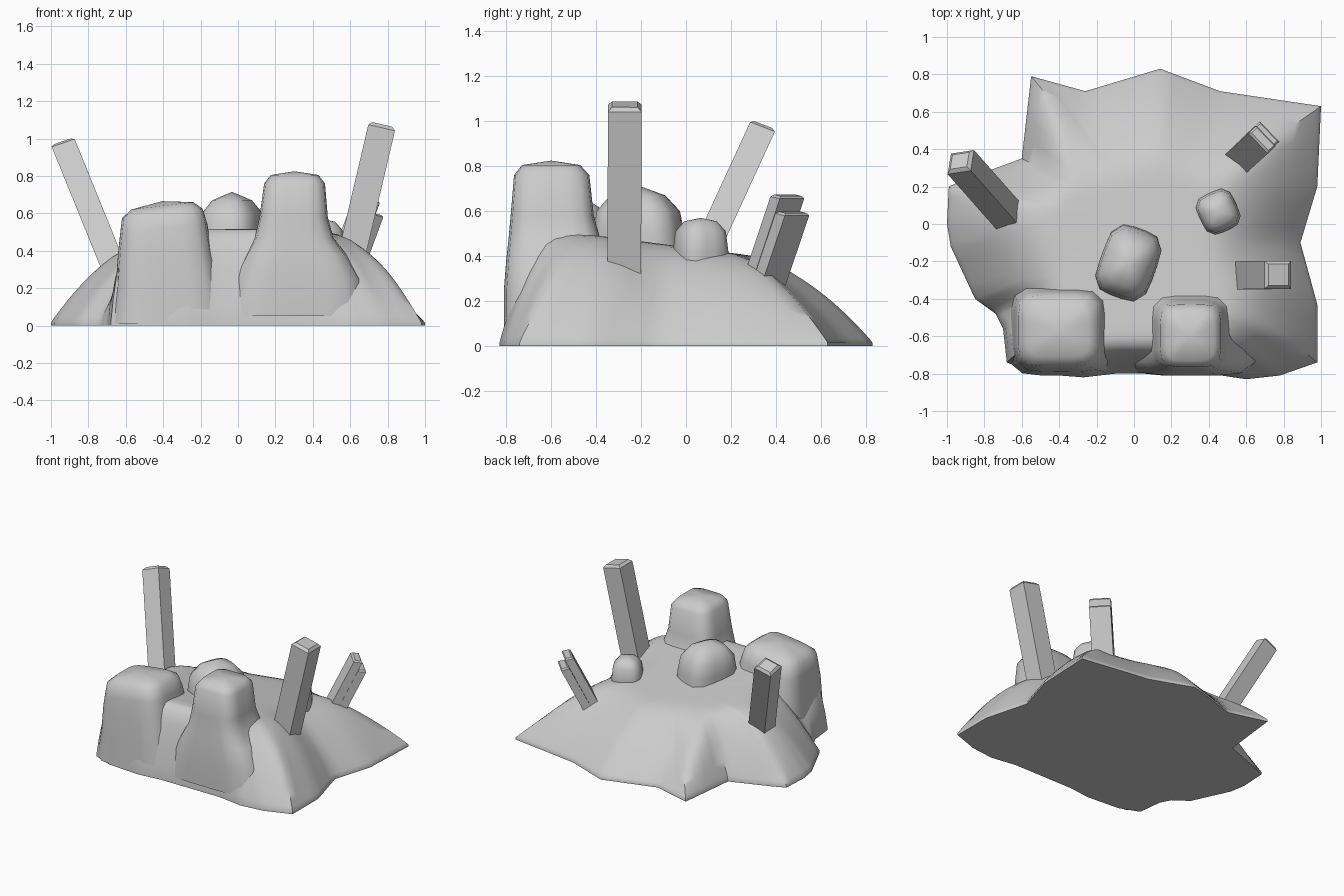
import bpy, bmesh, math
from mathutils import Vector

if "Cube" in bpy.data.objects:
    bpy.data.objects.remove(bpy.data.objects["Cube"])


def finish(bm, name, angle=50):
    bmesh.ops.recalc_face_normals(bm, faces=bm.faces)
    me = bpy.data.meshes.new(name)
    bm.to_mesh(me)
    bm.free()
    for p in me.polygons:
        p.use_smooth = True
    me.set_sharp_from_angle(angle=math.radians(angle))
    ob = bpy.data.objects.new(name, me)
    bpy.context.collection.objects.link(ob)
    return ob


def skin(bm, rings):
    for a, b in zip(rings, rings[1:]):
        n = len(a)
        for i in range(n):
            bm.faces.new((a[i], a[(i + 1) % n], b[(i + 1) % n], b[i]))


# Ground outline: x, y, and how wide the slope is along the edge that follows
OUTLINE = [(-.55, .79, .5), (-.26, .71, .5), (.14, .83, .5), (.46, .71, .5), (1, .63, .5),
           (.98, .2, .5), (.89, -.1, .45), (.98, -.43, .5), (.98, -.74, .45), (.78, -.81, .3),
           (.6, -.83, .2), (.4, -.8, .15), (-.1, -.8, .15), (-.27, -.82, .12), (-.53, -.8, .1),
           (-.68, -.74, .1), (-.70, -.56, .15), (-.74, -.48, .4), (-.85, -.4, .5), (-.98, -.12, .5),
           (-1, 0, .5), (-.99, .2, .4), (-.9, .24, .3), (-.6, .35, .3)]
EDGES = [(Vector(p[:2]), Vector(q[:2]), p[2]) for p, q in zip(OUTLINE, OUTLINE[1:] + OUTLINE[:1])]


def ground_height(p):
    s = 1
    for a, b, w in EDGES:
        e = b - a
        t = min(1, max(0, (p - a).dot(e) / e.length_squared))
        s = min(s, (p - a - e * t).length / w)
    plateau = .44 - .13 * max(-.6, min(.5, p.y))
    return .015 + (plateau - .015) * (1 - (1 - s) ** 1.7)


def ground():
    bm = bmesh.new()
    centre = Vector((.1, 0))
    rim = [a.lerp(b, k / 4) for a, b, w in EDGES for k in range(4)]
    rings = []
    for j in range(19):
        t = 1 - (j / 19) ** 1.4
        pts = [centre.lerp(p, t) for p in rim]
        rings.append([bm.verts.new((p.x, p.y, ground_height(p))) for p in pts])
    skin(bm, rings)
    top = bm.verts.new((*centre, ground_height(centre)))
    n = len(rim)
    for i in range(n):
        bm.faces.new((rings[-1][i], rings[-1][(i + 1) % n], top))
    inner = [v for r in rings[1:] for v in r] + [top]
    for _ in range(2):
        bmesh.ops.smooth_vert(bm, verts=inner, factor=.4, use_axis_z=True)
    base = [bm.verts.new((p.x, p.y, 0)) for p in rim]
    skin(bm, [base, rings[0]])
    bm.faces.new(base)
    finish(bm, "ground_mound")


def rock(name, sections, apex, yaw=0, pivot=(0, 0), tilt=0, n=24, power=5):
    """Loft of rounded squares; each section is z, x0, x1, y0, y1."""
    bm = bmesh.new()
    c, s = math.cos(math.radians(yaw)), math.sin(math.radians(yaw))
    rings = []
    for z, x0, x1, y0, y1 in sections:
        ring = []
        for i in range(n):
            a = 2 * math.pi * (i + .5) / n
            ca, sa = math.cos(a), math.sin(a)
            r = (abs(ca) ** power + abs(sa) ** power) ** (-1 / power)
            x = (x0 + x1) / 2 + r * ca * (x1 - x0) / 2
            y = (y0 + y1) / 2 + r * sa * (y1 - y0) / 2
            dz = tilt * (x - (x0 + x1) / 2) if z > .5 else 0
            ring.append(bm.verts.new((pivot[0] + c * x - s * y, pivot[1] + s * x + c * y, z + dz)))
        rings.append(ring)
    skin(bm, rings)
    top = bm.verts.new(sum((v.co for v in rings[-1]), Vector()) / n)
    top.co.z = apex
    for i in range(n):
        bm.faces.new((rings[-1][i], rings[-1][(i + 1) % n], top))
    bm.faces.new(rings[0])
    finish(bm, name)


def post(name, low, high, size, yaw=0, shift=0, bevel=.018, slant=1):
    """Leaning square post with ends cut across its axis."""
    bm = bmesh.new()
    low, high = Vector(low), Vector(high)
    axis = (high - low) / (high.z - low.z)
    c, s = math.cos(math.radians(yaw)), math.sin(math.radians(yaw))
    rings = []
    for centre, k in ((low, 0), (high, slant)):
        ring = []
        for sx, sy in ((-1, -1), (1, -1), (1, 1), (-1, 1)):
            x, y = shift + sx * size[0] / 2, sy * size[1] / 2
            off = Vector((c * x - s * y, s * x + c * y, 0))
            ring.append(bm.verts.new(centre + off - axis * k * off.dot(axis) / axis.length_squared))
        rings.append(ring)
    skin(bm, rings)
    bm.faces.new(rings[0])
    cap = bm.faces.new(rings[1])
    if bevel:
        bmesh.ops.bevel(bm, geom=list(cap.edges), offset=bevel, segments=1, affect='EDGES')
    finish(bm, name, 25)


ground()

# Two large outcrops on the front cliff
rock("left_outcrop", [(.01, -.68, -.06, -.81, -.3), (.2, -.655, -.09, -.8, -.31),
                      (.4, -.64, -.14, -.79, -.34), (.52, -.63, -.165, -.775, -.36),
                      (.60, -.62, -.19, -.76, -.38), (.64, -.57, -.24, -.71, -.44)],
     .665, tilt=.12)
rock("right_outcrop", [(.05, -.08, .70, -.81, -.25), (.25, -.03, .66, -.81, -.28),
                       (.38, .04, .58, -.80, -.33), (.47, .09, .51, -.79, -.38),
                       (.58, .115, .48, -.78, -.41), (.76, .14, .465, -.765, -.43),
                       (.805, .175, .43, -.73, -.47)], .825)

# Loose boulders
rock("large_boulder", [(.38, -.15, .15, -.20, .20), (.5, -.15, .15, -.19, .19),
                       (.60, -.14, .14, -.175, .17), (.67, -.09, .09, -.12, .11)],
     .715, yaw=-20, pivot=(-.03, -.21), n=16, power=4)
rock("small_boulder", [(.32, -.10, .10, -.105, .105), (.42, -.105, .105, -.11, .11),
                       (.51, -.095, .095, -.10, .10), (.555, -.06, .06, -.065, .065)],
     .57, yaw=25, pivot=(.45, .065), n=16, power=4)

# Leaning posts, the last one snapped into two uneven halves
post("right_post", (.59, -.275, .3), (.772, -.272, 1.075), (.15, .15))
post("left_post", (-.66, .03, .3), (-.932, .338, .97), (.14, .13))
post("broken_post_tall_half", (.56, .34, .26), (.71, .475, .665), (.065, .15), 44, -.033, .01, .4)
post("broken_post_short_half", (.56, .34, .26), (.685, .455, .6), (.065, .15), 44, .033, .01, .4)
